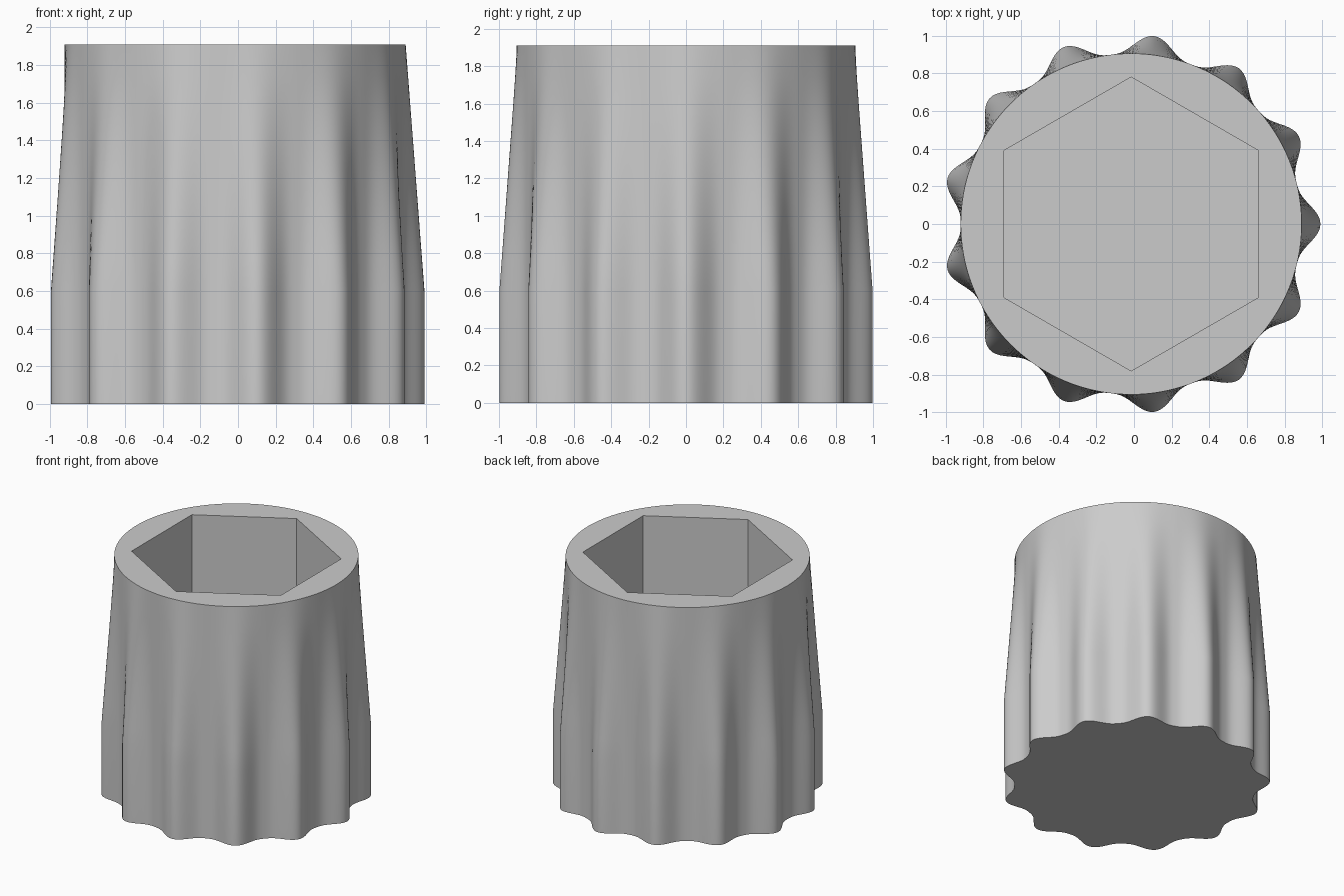
import bpy, bmesh, math

cube = bpy.data.objects.get("Cube")
if cube:
    bpy.data.objects.remove(cube, do_unlink=True)

# Main dimensions
LOBES = 13
SEGMENTS = LOBES * 24
CENTRE_X = -0.015
CORE, LOBE = 0.905, 0.10
HEIGHT, TAPER_START, FLOOR = 1.91, 0.6, 0.6
HEX_RADIUS = 0.78

grey = bpy.data.materials.new("grey plastic")
grey.use_nodes = True
colour = (0.6, 0.6, 0.6, 1)
grey.diffuse_color = colour
grey.node_tree.nodes["Principled BSDF"].inputs["Base Color"].default_value = colour

bm = bmesh.new()


def ring(count, radius, z, start=0.0):
    """Closed ring of vertices; radius is a function of the angle."""
    angles = [start + math.tau * i / count for i in range(count)]
    return [bm.verts.new((CENTRE_X + radius(a) * math.cos(a),
                          radius(a) * math.sin(a), z)) for a in angles]


def bridge(low, high):
    n = len(low)
    for i in range(n):
        j = (i + 1) % n
        bm.faces.new((low[i], low[j], high[j], high[i]))


def lobed(fade):
    """Scalloped outline whose lobes shrink to a circle as fade goes to 0."""
    return lambda a: CORE + LOBE * fade * ((1 + math.cos(LOBES * a)) / 2) ** 1.4


def loop_edges(loop):
    return [bm.edges.get((loop[i - 1], loop[i])) for i in range(len(loop))]


# Scalloped grip: straight below, fading to a round rim above
rings = [ring(SEGMENTS, lobed(1), 0)]
STEPS = 8
for s in range(STEPS + 1):
    t = s / STEPS
    rings.append(ring(SEGMENTS, lobed(1 - t), TAPER_START + t * (HEIGHT - TAPER_START)))
for low, high in zip(rings, rings[1:]):
    bridge(low, high)
bm.faces.new(rings[0][::-1])

# Hexagonal socket
hex_top = ring(6, lambda a: HEX_RADIUS, HEIGHT, math.pi / 2)
hex_floor = ring(6, lambda a: HEX_RADIUS, FLOOR, math.pi / 2)
bridge(hex_top, hex_floor)
bm.faces.new(hex_floor)

# Flat rim between the round edge and the socket
bmesh.ops.triangle_fill(bm, use_beauty=True, normal=(0, 0, 1),
                        edges=loop_edges(rings[-1]) + loop_edges(hex_top))
bmesh.ops.recalc_face_normals(bm, faces=bm.faces[:])

mesh = bpy.data.meshes.new("knob_body")
bm.to_mesh(mesh)
bm.free()
mesh.materials.append(grey)
knob = bpy.data.objects.new("knob_body", mesh)
bpy.context.collection.objects.link(knob)

# Smooth sides with crisp rims
bpy.ops.object.select_all(action='DESELECT')
knob.select_set(True)
bpy.context.view_layer.objects.active = knob
bpy.ops.object.shade_smooth_by_angle(angle=math.radians(30))
